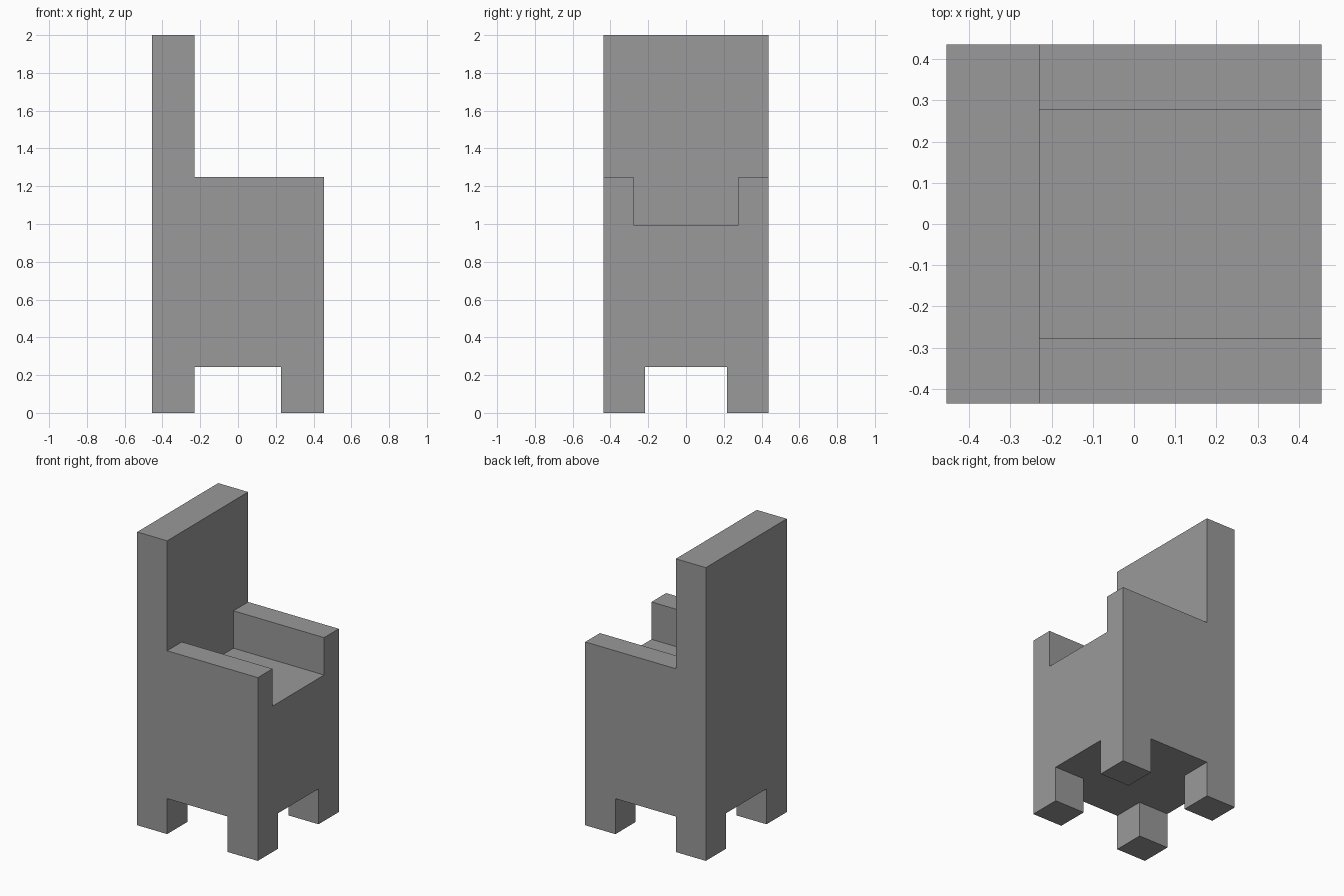
import bpy
import bmesh

default = bpy.data.objects.get("Cube")
if default:
    bpy.data.objects.remove(default, do_unlink=True)

HALF_X, HALF_Y, HEIGHT = 0.455, 0.436, 2.0
BACK_X = -0.229          # front of the backrest and inner edge of the rear legs
LEG_X = 0.227
LEG_H, SEAT_Z, ARM_Z = 0.242, 0.995, 1.25
LEG_Y, ARM_Y = 0.218, 0.278

grey = bpy.data.materials.new("plain grey")
grey.use_nodes = True
colour = (0.32, 0.32, 0.32, 1)
grey.diffuse_color = colour
grey.node_tree.nodes["Principled BSDF"].inputs["Base Color"].default_value = colour


def prism(name, outline, y0, y1):
    """Extrude an x-z outline from y0 to y1."""
    bm = bmesh.new()
    face = bm.faces.new([bm.verts.new((x, y0, z)) for x, z in outline])
    top = bmesh.ops.extrude_face_region(bm, geom=[face])
    moved = [v for v in top["geom"] if isinstance(v, bmesh.types.BMVert)]
    bmesh.ops.translate(bm, verts=moved, vec=(0, y1 - y0, 0))
    bmesh.ops.recalc_face_normals(bm, faces=bm.faces)
    mesh = bpy.data.meshes.new(name)
    bm.to_mesh(mesh)
    bm.free()
    mesh.materials.append(grey)
    obj = bpy.data.objects.new(name, mesh)
    bpy.context.collection.objects.link(obj)
    return obj


def cut(target, name, x0, x1, y, z0, z1):
    """Remove a centred box from the target."""
    cutter = prism(name, [(x0, z0), (x1, z0), (x1, z1), (x0, z1)], -y, y)
    cutter.hide_render = True
    mod = target.modifiers.new(name, "BOOLEAN")
    mod.operation = "DIFFERENCE"
    mod.solver = "EXACT"
    mod.object = cutter
    bpy.context.view_layer.objects.active = target
    bpy.ops.object.modifier_apply(modifier=mod.name)
    bpy.data.objects.remove(cutter, do_unlink=True)


# Side profile: backrest, armrest height and the gap between the legs
profile = [
    (-HALF_X, 0), (BACK_X, 0), (BACK_X, LEG_H), (LEG_X, LEG_H),
    (LEG_X, 0), (HALF_X, 0), (HALF_X, ARM_Z), (BACK_X, ARM_Z),
    (BACK_X, HEIGHT), (-HALF_X, HEIGHT),
]
chair = prism("chair_body", profile, -HALF_Y, HALF_Y)

# Seat hollow between the armrests, and the gap that splits the legs
cut(chair, "seat_hollow", BACK_X, 1, ARM_Y, SEAT_Z, ARM_Z + 0.1)
cut(chair, "leg_gap", -1, 1, LEG_Y, -0.1, LEG_H)
